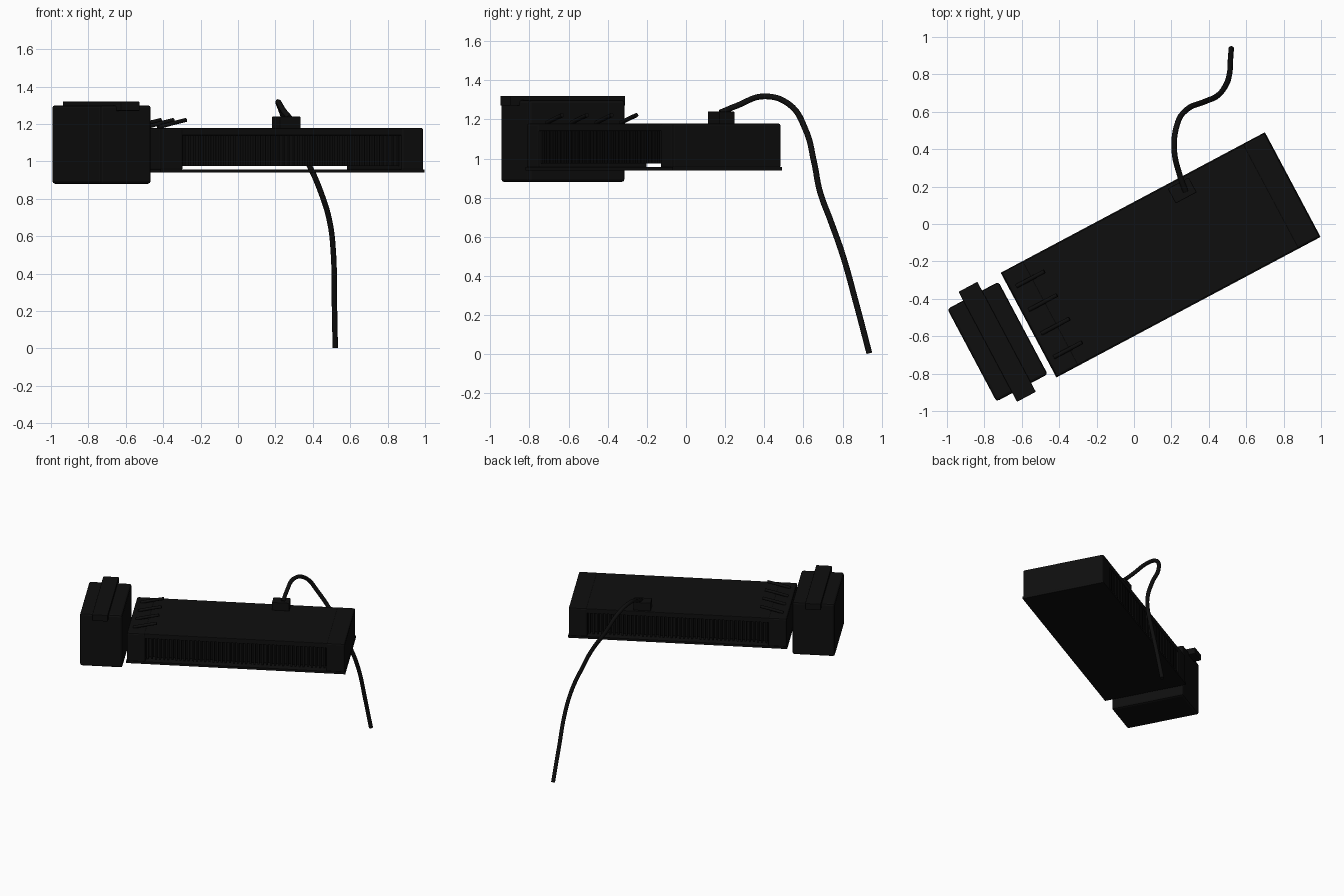
import bpy, bmesh, math
from mathutils import Vector, Matrix

if "Cube" in bpy.data.objects:
    bpy.data.objects.remove(bpy.data.objects["Cube"])

ANG = math.atan2(0.75, 1.41)
FRAME = Matrix.Translation((0.1425, -0.165, 0)) @ Matrix.Rotation(ANG, 4, 'Z')

black = bpy.data.materials.new("matte_black")
black.diffuse_color = (0.0045, 0.0045, 0.0045, 1)
black.use_nodes = True
black.node_tree.nodes["Principled BSDF"].inputs["Base Color"].default_value = black.diffuse_color


def add_box(bm, u0, u1, v0, v1, z0, z1):
    m = Matrix.Translation(((u0 + u1) / 2, (v0 + v1) / 2, (z0 + z1) / 2)) \
        @ Matrix.Diagonal((u1 - u0, v1 - v0, z1 - z0, 1))
    bmesh.ops.create_cube(bm, size=1, matrix=m)


def part(name, boxes, bevel=0.0):
    """Boxes in the turned body frame: along, across, height."""
    bm = bmesh.new()
    for b in boxes:
        add_box(bm, *b)
    me = bpy.data.meshes.new(name)
    bm.to_mesh(me)
    bm.free()
    ob = bpy.data.objects.new(name, me)
    bpy.context.collection.objects.link(ob)
    ob.matrix_world = FRAME
    me.materials.append(black)
    if bevel:
        mod = ob.modifiers.new("bevel", 'BEVEL')
        mod.width, mod.segments = bevel, 2
    return ob


def tube(name, pts, radius, world=True):
    cu = bpy.data.curves.new(name, 'CURVE')
    cu.dimensions = '3D'
    cu.bevel_depth, cu.bevel_resolution, cu.use_fill_caps = radius, 3, True
    cu.resolution_u = 8
    sp = cu.splines.new('BEZIER')
    sp.bezier_points.add(len(pts) - 1)
    for p, co in zip(sp.bezier_points, pts):
        p.co = co
        p.handle_left_type = p.handle_right_type = 'AUTO'
    cu.materials.append(black)
    ob = bpy.data.objects.new(name, cu)
    bpy.context.collection.objects.link(ob)
    if not world:
        ob.matrix_world = FRAME


# Main housing: base plate, top cover and solid end caps
part("base_plate", [(-0.80, 0.80, -0.317, 0.317, 0.94, 0.957)])
part("top_cover", [(-0.67, 0.67, -0.312, 0.312, 1.14, 1.178)], 0.005)
for s, name in ((-1, "left_end_cap"), (1, "right_end_cap")):
    a, b = sorted((s * 0.66, s * 0.797))
    part(name, [(a, b, -0.315, 0.315, 0.95, 1.18)], 0.012)

# Cooling fins around a solid core, with an open slot beneath
part("fin_core", [(-0.665, 0.665, -0.27, 0.27, 0.976, 1.15)])
N = 44
fins = []
for i in range(N):
    u = -0.645 + 1.29 * i / (N - 1)
    fins.append((u - 0.007, u + 0.007, -0.305, 0.305, 0.976, 1.145))
part("cooling_fins", fins)

# Separate end block with overhanging bar on top
part("end_block", [(-1.143, -0.833, -0.28, 0.28, 0.88, 1.30)], 0.015)
part("top_bar", [(-1.047, -0.933, -0.333, 0.333, 1.27, 1.32)], 0.004)

# Four raised pins at the left end
for i in range(4):
    v = -0.215 + 0.143 * i
    tube("pin_%d" % (i + 1), [(-0.76, v, 1.182), (-0.68, v, 1.202), (-0.59, v, 1.222)], 0.011, False)

# Cable socket and hanging cable
part("cable_socket", [(0.20, 0.327, 0.205, 0.295, 1.175, 1.24)], 0.004)
tube("cable", [(0.275, 0.175, 1.235), (0.245, 0.26, 1.27), (0.215, 0.40, 1.318),
               (0.23, 0.53, 1.275), (0.28, 0.61, 1.15), (0.38, 0.655, 0.98),
               (0.445, 0.685, 0.83), (0.49, 0.74, 0.68), (0.51, 0.80, 0.51),
               (0.515, 0.87, 0.26), (0.52, 0.937, 0.005)], 0.015)
